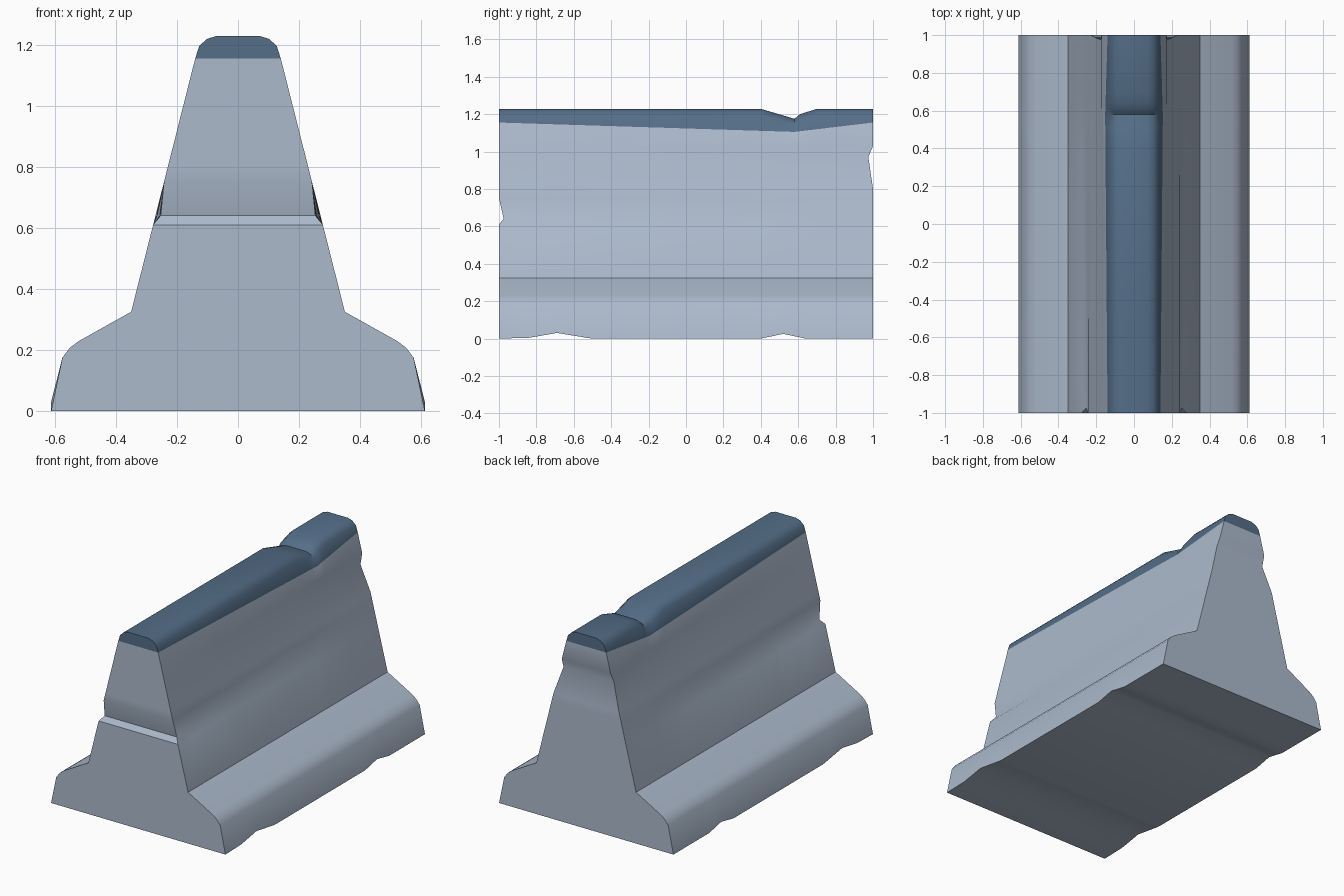
import bpy, bmesh, math

if "Cube" in bpy.data.objects:
    bpy.data.objects.remove(bpy.data.objects["Cube"])


def flat(name, rgb):
    m = bpy.data.materials.new(name)
    m.diffuse_color = (*rgb, 1)
    m.use_nodes = True
    m.node_tree.nodes["Principled BSDF"].inputs["Base Color"].default_value = m.diffuse_color
    return m


def ramp(y, keys):
    """Straight-line interpolation through (y, value) keys."""
    for (a, va), (b, vb) in zip(keys, keys[1:]):
        if a <= y <= b:
            return va + (vb - va) * (y - a) / (b - a)
    return 0.0


def wall_x(z):
    return 0.14 + (1.155 - z) * 0.253


# Chips along the bottom edge, dent in the crown, sagging paint line
LIFT = [(-1, 0), (-.84, .004), (-.69, .03), (-.53, .004), (-.5, 0), (.4, 0),
        (.52, .025), (.64, 0), (1, 0)]
DENT = [(-1, 0), (.4, 0), (.58, .053), (.61, .028), (.70, 0), (1, 0)]
SAG = [(-1, 0), (.58, .05), (1, 0)]
STATIONS = [-1, -.84, -.69, -.53, -.5, .4, .52, .58, .61, .64, .70, 1]

FOOT = [(.575, .175), (.55, .208), (.52, .23), (.35, .325)]
WALL = [.61, .64, .75, .80, .97, 1.03]
CROWN = [(.127, 1.195), (.103, 1.218), (.072, 1.228)]
EDGE = 1 + len(FOOT) + len(WALL)        # index of the paint line


def half_section(y):
    """Right half of the barrier section at y, from ground to crown."""
    t = (y + 1) / 2
    pts = [(.612, y, ramp(y, LIFT))] + [(x, y, z) for x, z in FOOT]
    for z in WALL:
        x, yy = wall_x(z), y
        if z == .64:                    # chip on the front end
            x -= .017 * (1 - t)
            yy += .025 if y == -1 else 0
        if z == .97:                    # chip on the back end
            x -= .010 * t
            yy -= .025 if y == 1 else 0
        pts.append((x, yy, z))
    z = 1.155 - ramp(y, SAG)
    pts.append((wall_x(z), y, z))
    for x, z in CROWN:
        pts.append((x, y, z - ramp(y, DENT)))
    return pts


concrete = flat("concrete grey", (.413, .491, .604))
paint = flat("blue crown paint", (.089, .156, .246))

bm = bmesh.new()
rings = []
for y in STATIONS:
    h = half_section(y)
    rings.append([bm.verts.new(p) for p in h] +
                 [bm.verts.new((-x, yy, z)) for x, yy, z in reversed(h)])
n = len(rings[0])

# Long sides, crown and underside
for a, b in zip(rings, rings[1:]):
    for i in range(n):
        j = (i + 1) % n
        f = bm.faces.new((a[i], b[i], b[j], a[j]))
        f.material_index = int(EDGE <= i < n - 1 - EDGE)

# End walls as level strips, so the chips run right across
for r in (rings[0], rings[-1]):
    for i in range(n // 2 - 1):
        f = bm.faces.new((r[i], r[i + 1], r[n - 2 - i], r[n - 1 - i]))
        f.material_index = int(i >= EDGE)

bmesh.ops.recalc_face_normals(bm, faces=bm.faces)
me = bpy.data.meshes.new("road_barrier")
bm.to_mesh(me)
bm.free()
me.materials.append(concrete)
me.materials.append(paint)
ob = bpy.data.objects.new("road_barrier", me)
bpy.context.collection.objects.link(ob)
bpy.context.view_layer.objects.active = ob
ob.select_set(True)
bpy.ops.object.shade_smooth_by_angle(angle=math.radians(35))
